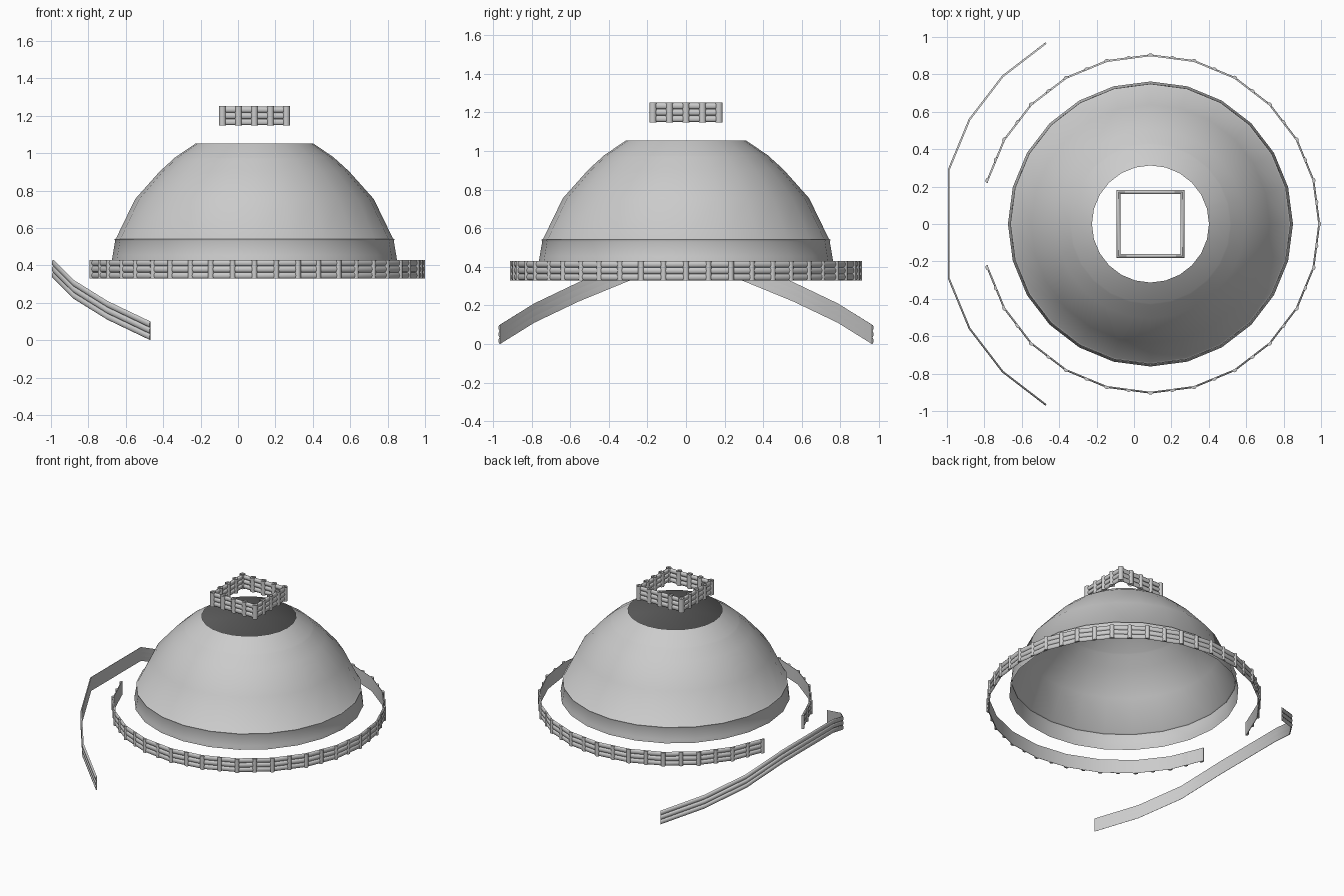
import bpy, bmesh
from math import sin, cos, radians, pi, sqrt
from mathutils import Vector

if "Cube" in bpy.data.objects:
    bpy.data.objects.remove(bpy.data.objects["Cube"])

C = Vector((0.088, 0, 0))          # common axis of dome and railings
UP = Vector((0, 0, 1))
RAIL_H = 0.0167                    # half height of one rail

def radial(deg):
    return Vector((cos(radians(deg)), sin(radians(deg)), 0))

def sweep(bm, frames, section, closed=False, cap=False):
    """Loft a closed section through frames (origin, u axis, v axis)."""
    rings = [[bm.verts.new(o + u * a + v * b) for a, b in section] for o, u, v in frames]
    n = len(section)
    for i in range(len(rings) if closed else len(rings) - 1):
        p, q = rings[i], rings[(i + 1) % len(rings)]
        for k in range(n):
            bm.faces.new((p[k], p[(k + 1) % n], q[(k + 1) % n], q[k]))
    if cap:
        bm.faces.new(rings[0][::-1])
        bm.faces.new(rings[-1])

def finish(bm, name, angle=40):
    bmesh.ops.recalc_face_normals(bm, faces=bm.faces)
    me = bpy.data.meshes.new(name)
    bm.to_mesh(me)
    bm.free()
    ob = bpy.data.objects.new(name, me)
    bpy.context.collection.objects.link(ob)
    bpy.ops.object.select_all(action='DESELECT')
    ob.select_set(True)
    bpy.context.view_layer.objects.active = ob
    bpy.ops.object.shade_smooth_by_angle(angle=radians(angle))
    return ob

def half_round(depth, half):
    """D-shaped section: flat inside, bulging outward."""
    return [(depth * sin(pi * k / 6), -half * cos(pi * k / 6)) for k in range(7)]

def ellipse(a, b, n=12):
    return [(a * cos(2 * pi * k / n), b * sin(2 * pi * k / n)) for k in range(n)]

def three_rails(bm, path, section, closed=False):
    for dz in (-2 * RAIL_H, 0, 2 * RAIL_H):
        sweep(bm, [(p + UP * dz, n, UP) for p, n in path], section, closed, not closed)

# Dome shell, open at top and bottom, 24 sides
profile = [(0.762, 0.43), (0.758, 0.455), (0.745, 0.53), (0.749, 0.54), (0.740, 0.545),
           (0.638, 0.755), (0.505, 0.904), (0.432, 0.97), (0.425, 0.977), (0.313, 1.053)]
bm = bmesh.new()
rings = [[bm.verts.new(C + radial(15 * k) * r + UP * z) for k in range(24)] for r, z in profile]
for p, q in zip(rings, rings[1:]):
    for k in range(24):
        j = (k + 1) % 24
        bm.faces.new((p[k], p[j], q[j], q[k]))
finish(bm, "dome_shell")

# Ring railing with a gap on the left
R = 0.897
bm = bmesh.new()
three_rails(bm, [(C + radial(a) * R + UP * 0.38, radial(a)) for a in range(-165, 166, 15)],
            half_round(0.010, RAIL_H))
finish(bm, "ring_rails")

# Ring posts at every corner and every side's middle
bm = bmesh.new()
for i in range(45):
    a = -165 + 7.5 * i
    n = radial(a)
    t = UP.cross(n)
    r = R * (cos(radians(7.5)) if i % 2 else 1)
    sweep(bm, [(C + n * r + UP * z, n, t) for z in (0.33, 0.43)], half_round(0.016, 0.016), cap=True)
finish(bm, "ring_posts")

# Stair railing: level across the landing, descending on both sides
path = []
for a in (120, 135, 150, 165, 195, 210, 225, 240):
    drop = (abs(a - 180) - 15) / 15 * 0.11
    path.append((C + radial(a) * 1.112 + UP * (0.38 - drop), radial(a)))
bm = bmesh.new()
three_rails(bm, path, half_round(0.010, RAIL_H))
finish(bm, "stair_rails")

# Square railing above the dome opening
H = 0.171
corners = [Vector((sx, sy, 0)) for sx, sy in ((1, 1), (-1, 1), (-1, -1), (1, -1))]
bm = bmesh.new()
three_rails(bm, [(C + c * H + UP * 1.2, c) for c in corners], ellipse(0.011, RAIL_H), True)
finish(bm, "top_rails")

# Square railing posts: open tubes, four per side
bm = bmesh.new()
for i, c in enumerate(corners):
    d = corners[(i + 1) % 4]
    for k in range(4):
        p = C + c.lerp(d, k / 4) * H
        sweep(bm, [(p + UP * z, Vector((1, 0, 0)), Vector((0, 1, 0))) for z in (1.148, 1.252)],
              ellipse(0.019, 0.019))
finish(bm, "top_posts")
